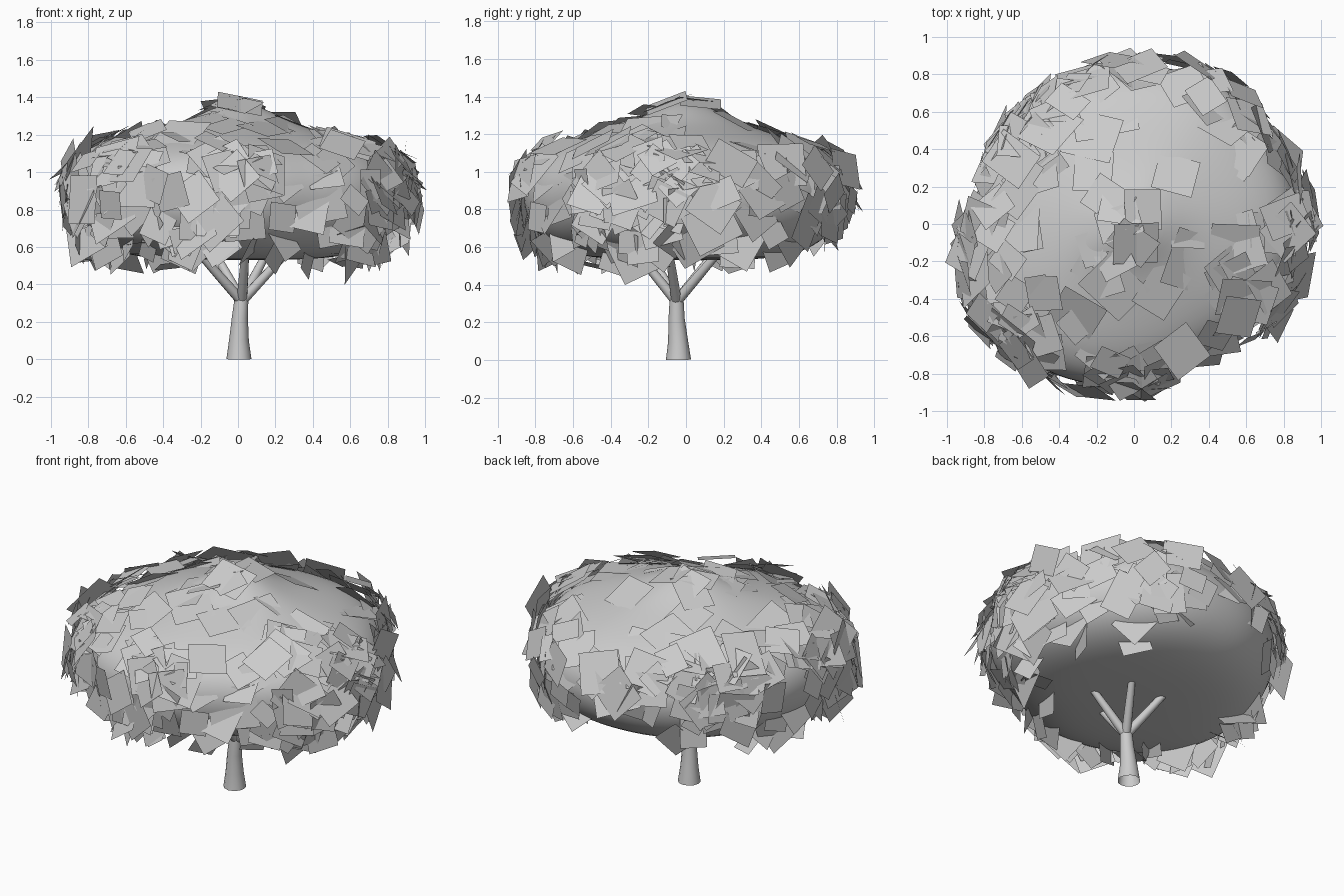
import bpy, bmesh, math, random
from mathutils import Vector

random.seed(5)
if "Cube" in bpy.data.objects:
    bpy.data.objects.remove(bpy.data.objects["Cube"])

grey = bpy.data.materials.new("plain grey")
grey.use_nodes = True
grey.diffuse_color = (0.6, 0.6, 0.6, 1)
grey.node_tree.nodes["Principled BSDF"].inputs["Base Color"].default_value = (0.6, 0.6, 0.6, 1)


def add_mesh(name, bm):
    mesh = bpy.data.meshes.new(name)
    bm.to_mesh(mesh)
    bm.free()
    obj = bpy.data.objects.new(name, mesh)
    bpy.context.collection.objects.link(obj)
    mesh.materials.append(grey)
    return obj


def tube(name, points):
    """Open tapered tube through (x, y, z, radius) points."""
    curve = bpy.data.curves.new(name, "CURVE")
    curve.dimensions = "3D"
    curve.bevel_depth = 1
    curve.bevel_resolution = 4
    spline = curve.splines.new("POLY")
    spline.points.add(len(points) - 1)
    for p, (x, y, z, r) in zip(spline.points, points):
        p.co = (x, y, z, 1)
        p.radius = r
    spline.use_smooth = True
    curve.materials.append(grey)
    obj = bpy.data.objects.new(name, curve)
    bpy.context.collection.objects.link(obj)


# Trunk and branches
fork = (0.02, -0.05, 0.31)
tube("trunk", [(0.005, -0.04, 0, 0.067), (0.005, -0.042, 0.1, 0.053),
               (0.01, -0.05, 0.22, 0.043), (0.02, -0.05, 0.34, 0.036)])
tips = [(0.16, 0.18), (-0.13, 0.16), (-0.22, -0.2), (0.27, -0.09), (0.04, -0.27)]
for i, (x, y) in enumerate(tips):
    mid = ((x + fork[0]) * 0.5, (y + fork[1]) * 0.5, 0.445)
    tube(f"branch_{i + 1}", [(*fork, 0.028), (*mid, 0.025), (x, y, 0.58, 0.02)])

# Crown: radius around the tree, and radius / height from underside to top
REACH = [0.92, 0.89, 0.91, 0.85, 0.85, 0.85, 0.9, 0.97, 0.94, 0.88, 0.8, 0.89]
PROFILE = [(0.02, 0.53), (0.35, 0.53), (0.68, 0.55), (0.9, 0.65), (1.0, 0.82),
           (0.97, 1.0), (0.82, 1.12), (0.56, 1.2), (0.33, 1.26), (0.14, 1.35), (0.02, 1.37)]


def crown(angle, t):
    """Point on the crown at an angle in degrees and a profile position."""
    a = (angle % 360) / 30
    i, f = int(a) % 12, a % 1
    f = f * f * (3 - 2 * f)
    reach = REACH[i] * (1 - f) + REACH[(i + 1) % 12] * f
    k = min(int(t), len(PROFILE) - 2)
    g = t - k
    r = (PROFILE[k][0] * (1 - g) + PROFILE[k + 1][0] * g) * reach
    z = PROFILE[k][1] * (1 - g) + PROFILE[k + 1][1] * g
    return Vector((r * math.cos(math.radians(angle)), r * math.sin(math.radians(angle)), z))


bm = bmesh.new()
SIDES = 24
rings = [[bm.verts.new(crown(s * 360 / SIDES, t)) for s in range(SIDES)]
         for t in range(len(PROFILE))]
for low, high in zip(rings, rings[1:]):
    for s in range(SIDES):
        n = (s + 1) % SIDES
        bm.faces.new((low[s], low[n], high[n], high[s]))
bm.faces.new(rings[-1])
bm.faces.new(rings[0][::-1])
for face in bm.faces:
    face.smooth = True
core = add_mesh("crown_core", bm)
core.modifiers.new("round", "SUBSURF").levels = 2
core.modifiers["round"].render_levels = 2

# Leaf cards scattered over the crown in clumps
bm = bmesh.new()


def leaf(angle, t, size, tilt, lift):
    t = min(max(t, 1.8), 9.8)
    p = crown(angle, t)
    across = (crown(angle + 2, t) - crown(angle - 2, t)).normalized()
    up = (crown(angle, min(t + 0.8, 10)) - crown(angle, t - 0.8)).normalized()
    normal = across.cross(up)
    # Leaves on the lower rim hang down instead of facing the ground
    normal.z = max(normal.z, 0.05)
    normal = (normal + Vector([random.gauss(0, tilt) for _ in range(3)])).normalized()
    u = normal.orthogonal().normalized()
    v = normal.cross(u)
    spin = random.uniform(0, math.tau)
    u, v = u * math.cos(spin) + v * math.sin(spin), v * math.cos(spin) - u * math.sin(spin)
    u *= size * random.uniform(0.4, 0.6)
    v *= size * random.uniform(0.4, 0.6)
    p += normal * lift
    bm.faces.new([bm.verts.new(p + a * u + b * v) for a, b in ((-1, -1), (1, -1), (1, 1), (-1, 1))])


# Clumps: angle, profile position, angle spread, height spread, count
clumps = [(222, 4.5, 16, 1.4, 60), (185, 4.9, 14, 1.3, 34), (140, 5.2, 13, 0.9, 40),
          (270, 4.5, 15, 1.3, 34), (328, 4.8, 13, 1.3, 38), (0, 5.1, 13, 1.2, 42),
          (38, 4.5, 14, 1.0, 26), (64, 4.6, 11, 1.0, 20), (105, 5, 14, 0.8, 18)]
for angle, t, da, dt, count in clumps:
    for _ in range(count):
        leaf(random.gauss(angle, da), min(random.gauss(t, dt), 6.8), random.uniform(0.13, 0.26),
             0.2, random.uniform(-0.02, 0.055))

# Flat leaves around the peak
for _ in range(20):
    leaf(random.uniform(0, 360), random.uniform(7.4, 9.5), random.uniform(0.16, 0.28),
         0.12, random.uniform(-0.015, 0.025))

# Low hanging leaves around the rim
for _ in range(24):
    leaf(random.uniform(155, 385), random.uniform(2.2, 3.1), random.uniform(0.14, 0.24),
         0.35, random.uniform(0, 0.04))
add_mesh("leaf_cards", bm)
